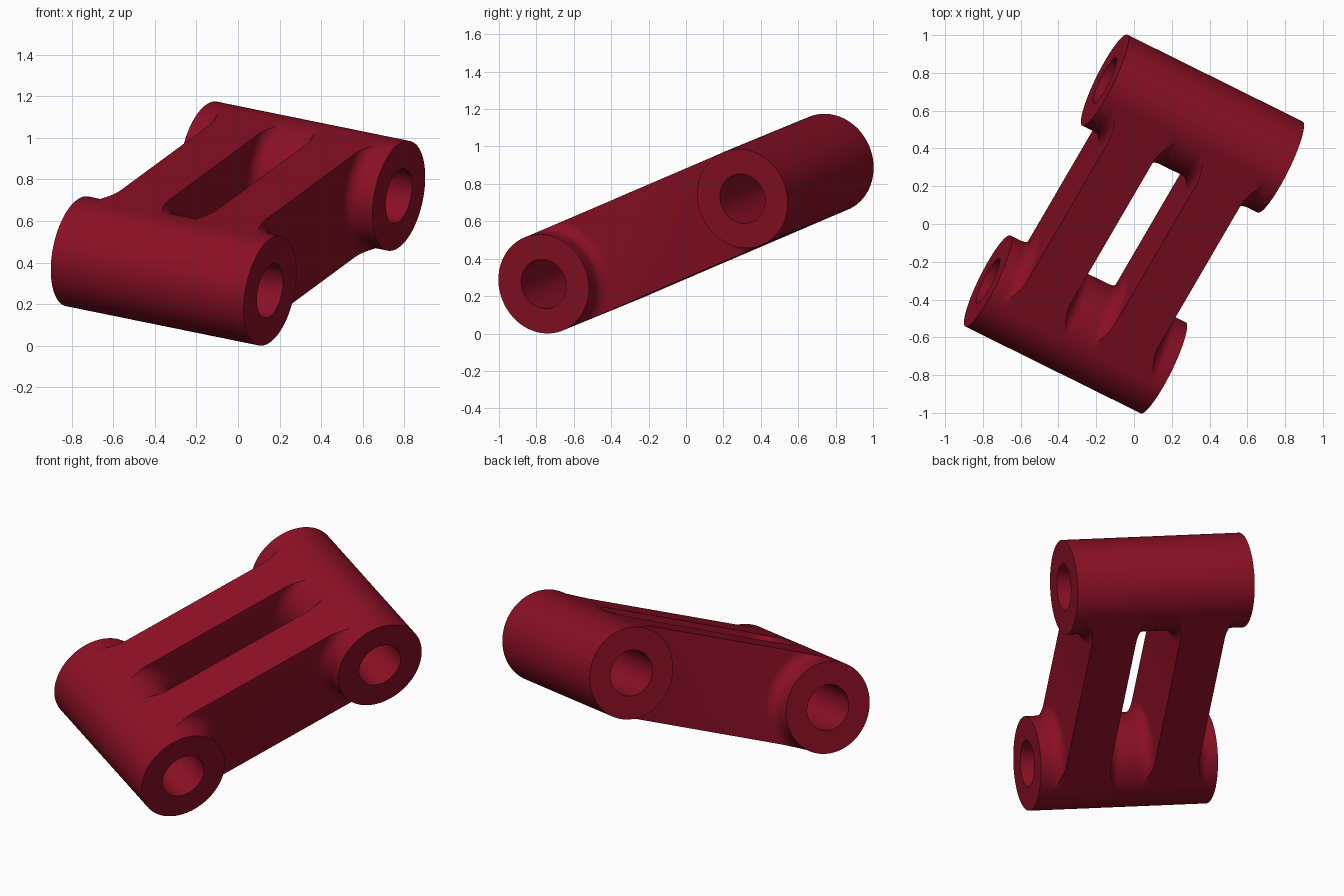
import bpy, bmesh, math
from mathutils import Vector, Matrix

if "Cube" in bpy.data.objects:
    bpy.data.objects.remove(bpy.data.objects["Cube"])

# Link dimensions in its own frame: x along tube axes, y along the link, z through it
R, BORE, LENGTH, HALF = 0.269, 0.134, 1.052, 0.656
INNER, OUTER, FILLET = LENGTH / 8, LENGTH * 3 / 8, LENGTH / 16

# Tilted pose of the link
u = Vector((0.927, -0.459, -0.189)).normalized()
v = Vector((0.617, 1.065, 0.457))
v = (v - u * v.dot(u)).normalized()
w = u.cross(v)
POSE = Matrix((u, v, w)).transposed().to_4x4()
POSE.translation = (0, 0, 0.5875)

red = bpy.data.materials.new("dark_red")
red.diffuse_color = (0.26, 0.005, 0.018, 1)
red.use_nodes = True
red.node_tree.nodes["Principled BSDF"].inputs["Base Color"].default_value = red.diffuse_color


def finish(name, bm):
    bmesh.ops.remove_doubles(bm, verts=bm.verts, dist=1e-5)
    bmesh.ops.dissolve_degenerate(bm, edges=bm.edges, dist=1e-6)
    bmesh.ops.recalc_face_normals(bm, faces=bm.faces)
    bm.transform(POSE)
    me = bpy.data.meshes.new(name)
    bm.to_mesh(me)
    bm.free()
    ob = bpy.data.objects.new(name, me)
    bpy.context.collection.objects.link(ob)
    me.materials.append(red)
    bpy.ops.object.select_all(action='DESELECT')
    ob.select_set(True)
    bpy.context.view_layer.objects.active = ob
    bpy.ops.object.shade_smooth_by_angle(angle=math.radians(30))


def quad(bm, *pts):
    bm.faces.new([bm.verts.new(p) for p in pts])


def tube(name, y):
    bm = bmesh.new()
    n, h = 96, LENGTH / 2
    prof = [(-h, R), (h, R), (h, BORE), (-h, BORE)]
    rings = [[bm.verts.new((x, y + r * math.cos(2 * math.pi * i / n), r * math.sin(2 * math.pi * i / n)))
              for i in range(n)] for x, r in prof]
    for k in range(4):
        a, b = rings[k], rings[(k + 1) % 4]
        for i in range(n):
            j = (i + 1) % n
            bm.faces.new((a[i], a[j], b[j], b[i]))
    finish(name, bm)


# Angles round the tube; beyond T0 the fillet is cut by the web's flat top and bottom
T0 = math.asin(R / (R + FILLET))
upper = [T0 + (math.pi / 2 - T0) * i / 12 for i in range(13)]
mid = [-T0 + 2 * T0 * i / 24 for i in range(25)]
ANGLES = [-t for t in reversed(upper[1:])] + mid + upper[1:]


def fillet_row(a, out, t, end, steps=8):
    """Concave arc from the tube skin to the web side at angle t."""
    limit = min(R + FILLET, R / max(abs(math.sin(t)), 1e-6))
    top = math.acos(max(0, min(1, (R + FILLET - limit) / FILLET)))
    row = []
    for k in range(steps + 1):
        p = top * k / steps
        rho = R + FILLET * (1 - math.cos(p))
        x = a + out * FILLET * (1 - math.sin(p))
        row.append(Vector((x, end * (HALF - rho * math.cos(t)), rho * math.sin(t))))
    return row


def web(name, sign):
    bm = bmesh.new()
    a0, a1 = sign * INNER, sign * OUTER
    # flat top and bottom
    for z in (-R, R):
        quad(bm, (a0, -HALF, z), (a1, -HALF, z), (a1, HALF, z), (a0, HALF, z))
    for a, out in ((a0, -sign), (a1, sign)):
        ends = {e: [fillet_row(a, out, t, e) for t in ANGLES] for e in (-1, 1)}
        for i in range(len(ANGLES) - 1):
            clipped = abs(ANGLES[i] + ANGLES[i + 1]) / 2 > T0
            for e in (-1, 1):
                p, q = ends[e][i], ends[e][i + 1]
                # fillet ring against the tube
                for k in range(len(p) - 1):
                    quad(bm, p[k], p[k + 1], q[k + 1], q[k])
                # flared flat corner beside the ring
                if clipped:
                    s, r = p[-1], q[-1]
                    quad(bm, s, r, (a, r.y, r.z), (a, s.y, s.z))
            # web side wall
            if not clipped:
                quad(bm, ends[-1][i][-1], ends[1][i][-1], ends[1][i + 1][-1], ends[-1][i + 1][-1])
    finish(name, bm)


tube("front_tube", -HALF)
tube("back_tube", HALF)
web("left_web", -1)
web("right_web", 1)
